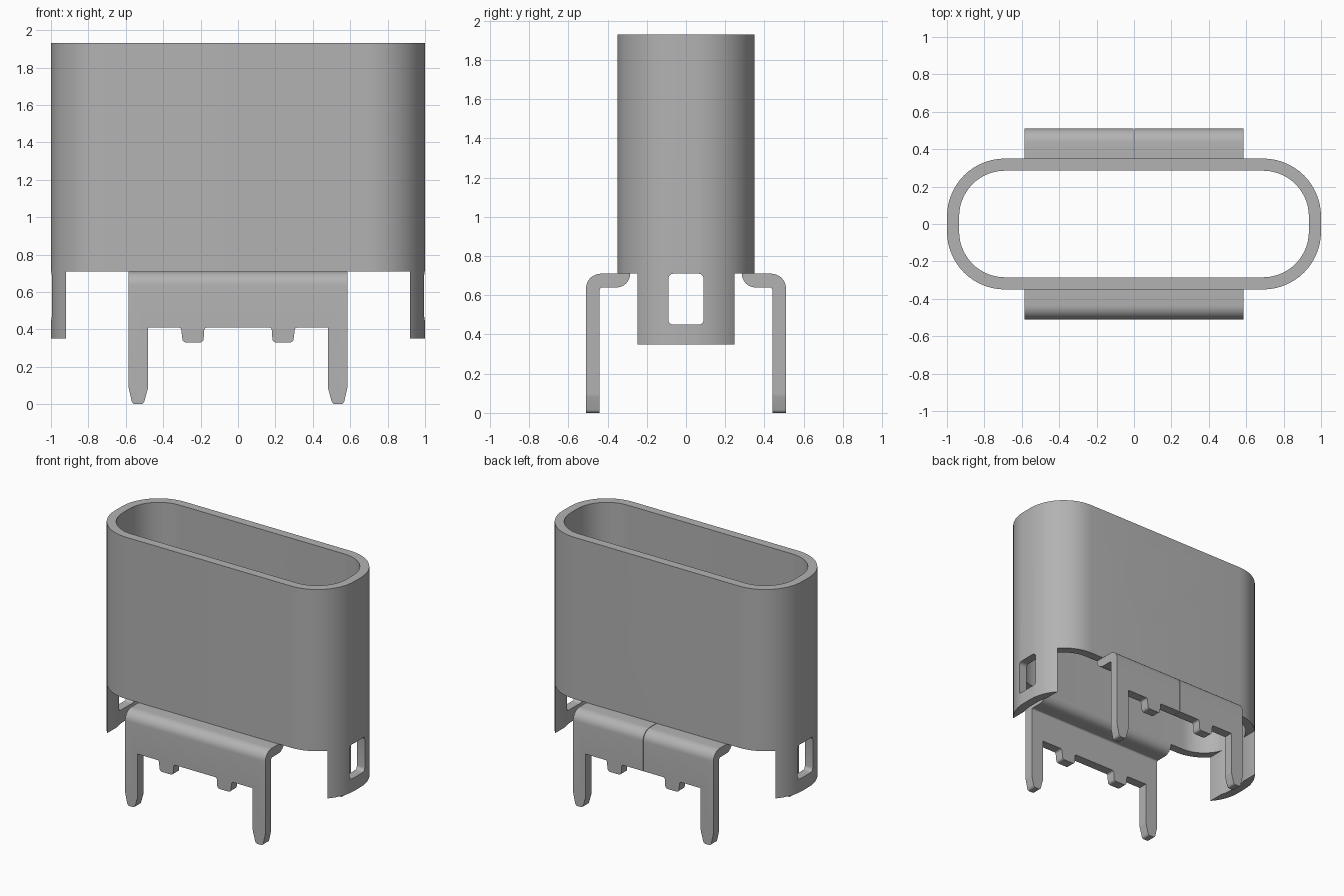
import bpy, bmesh, math
from mathutils import Vector

if "Cube" in bpy.data.objects:
    bpy.data.objects.remove(bpy.data.objects["Cube"], do_unlink=True)

metal = bpy.data.materials.new("grey metal")
metal.use_nodes = True
metal.diffuse_color = (0.45, 0.45, 0.45, 1)
metal.node_tree.nodes["Principled BSDF"].inputs["Base Color"].default_value = (0.45, 0.45, 0.45, 1)

# Map outline coordinates (u, v) and extrusion depth d to space
AXES = {
    "X": lambda u, v, d: (d, u, v),
    "Y": lambda u, v, d: (u, d, v),
    "Z": lambda u, v, d: (u, v, d),
}


def rounded(corners, steps=5):
    """Outline with an arc of the given radius at each (u, v, radius) corner."""
    out = []
    for i, (u, v, r) in enumerate(corners):
        p = Vector((u, v))
        if r == 0:
            out.append(p)
            continue
        a = (Vector(corners[i - 1][:2]) - p).normalized()
        b = (Vector(corners[(i + 1) % len(corners)][:2]) - p).normalized()
        half = a.angle(b) / 2
        centre = p + (a + b).normalized() * (r / math.sin(half))
        start = p + a * (r / math.tan(half)) - centre
        end = p + b * (r / math.tan(half)) - centre
        sweep = math.pi - 2 * half
        for k in range(steps + 1):
            t = k / steps
            out.append(centre + (start * math.sin((1 - t) * sweep)
                                 + end * math.sin(t * sweep)) / math.sin(sweep))
    return out


def box(u0, u1, v0, v1, r=0):
    return [(u0, v0, r), (u1, v0, r), (u1, v1, r), (u0, v1, r)]


def prism(name, outline, axis, lo, hi):
    bm = bmesh.new()
    face = bm.faces.new([bm.verts.new(AXES[axis](p[0], p[1], lo)) for p in outline])
    ext = bmesh.ops.extrude_face_region(bm, geom=[face])
    move = Vector(AXES[axis](0, 0, hi - lo))
    bmesh.ops.translate(bm, vec=move,
                        verts=[g for g in ext["geom"] if isinstance(g, bmesh.types.BMVert)])
    bmesh.ops.remove_doubles(bm, verts=bm.verts, dist=1e-5)
    bmesh.ops.recalc_face_normals(bm, faces=bm.faces)
    mesh = bpy.data.meshes.new(name)
    bm.to_mesh(mesh)
    bm.free()
    mesh.materials.append(metal)
    obj = bpy.data.objects.new(name, mesh)
    bpy.context.collection.objects.link(obj)
    return obj


def combine(obj, cutter, operation="DIFFERENCE", keep=False):
    mod = obj.modifiers.new("cut", "BOOLEAN")
    mod.operation, mod.solver, mod.object = operation, "EXACT", cutter
    bpy.context.view_layer.objects.active = obj
    bpy.ops.object.modifier_apply(modifier=mod.name)
    if not keep:
        bpy.data.objects.remove(cutter, do_unlink=True)


# Shell: rounded tube whose ends reach lower as two windowed tabs
WALL, BASE, TOP = 0.065, 0.71, 1.93
shell = prism("shell", rounded(box(-1, 1, -0.35, 0.35, 0.31), 14), "Z", 0.35, TOP)
inner = rounded(box(WALL - 1, 1 - WALL, WALL - 0.35, 0.35 - WALL, 0.31 - WALL), 14)
combine(shell, prism("bore", inner, "Z", 0, 2.2))
combine(shell, prism("gap", rounded(box(-0.92, 0.92, -1, 1)), "Z", 0.1, BASE))
combine(shell, prism("windows", rounded(box(-0.09, 0.09, 0.45, BASE, 0.025)), "X", -1.2, 1.2))

# Flanges: bent sheet trimmed to a comb of legs and small teeth
half = [(-0.585, 0.09, 0.06), (-0.565, 0, 0.02), (-0.505, 0, 0.02), (-0.48, 0.09, 0.06),
        (-0.48, 0.41, 0), (-0.305, 0.41, 0.015), (-0.295, 0.33, 0.02),
        (-0.185, 0.33, 0.02), (-0.18, 0.41, 0.015)]
comb = [(-0.585, 0.9, 0)] + half + [(-x, z, r) for x, z, r in reversed(half)] + [(0.585, 0.9, 0)]
bend = [(0.285, BASE, 0), (0.285, 0.64, 0.069), (0.44, 0.64, 0.012), (0.44, -0.1, 0),
        (0.51, -0.1, 0), (0.51, BASE, 0.075), (0.35, BASE, 0)]
flanges = []
for name, side in (("front_flange", -1), ("back_flange", 1)):
    sheet = prism(name, rounded([(y * side, z, r) for y, z, r in bend], 8), "X", -0.8, 0.8)
    combine(sheet, prism("comb", rounded(comb), "Y", -1, 1), "INTERSECT")
    flanges.append(sheet)

# Hairline interlocking seam down the back
path = [(0.23, 2.1), (0.23, 1.78), (0.18, 1.75), (0.13, 1.78), (0.035, 1.8), (0, 1.76),
        (0, 1.44), (0.035, 1.41), (0.18, 1.45), (0.23, 1.41),
        (0.23, 1.13), (0.18, 1.1), (0.13, 1.13), (0.035, 1.14), (0, 1.1), (0, 0.3)]
W = 0.002
ribbon = [(x - W, z - W) for x, z in path] + [(x + W, z + W) for x, z in reversed(path)]
seam = prism("seam", ribbon, "Y", 0.2, 0.7)
combine(shell, seam, keep=True)
combine(flanges[1], seam)

# Smooth bends, crisp sheet edges
for obj in [shell] + flanges:
    bpy.ops.object.select_all(action="DESELECT")
    obj.select_set(True)
    bpy.context.view_layer.objects.active = obj
    bpy.ops.object.shade_smooth_by_angle(angle=math.radians(30))
